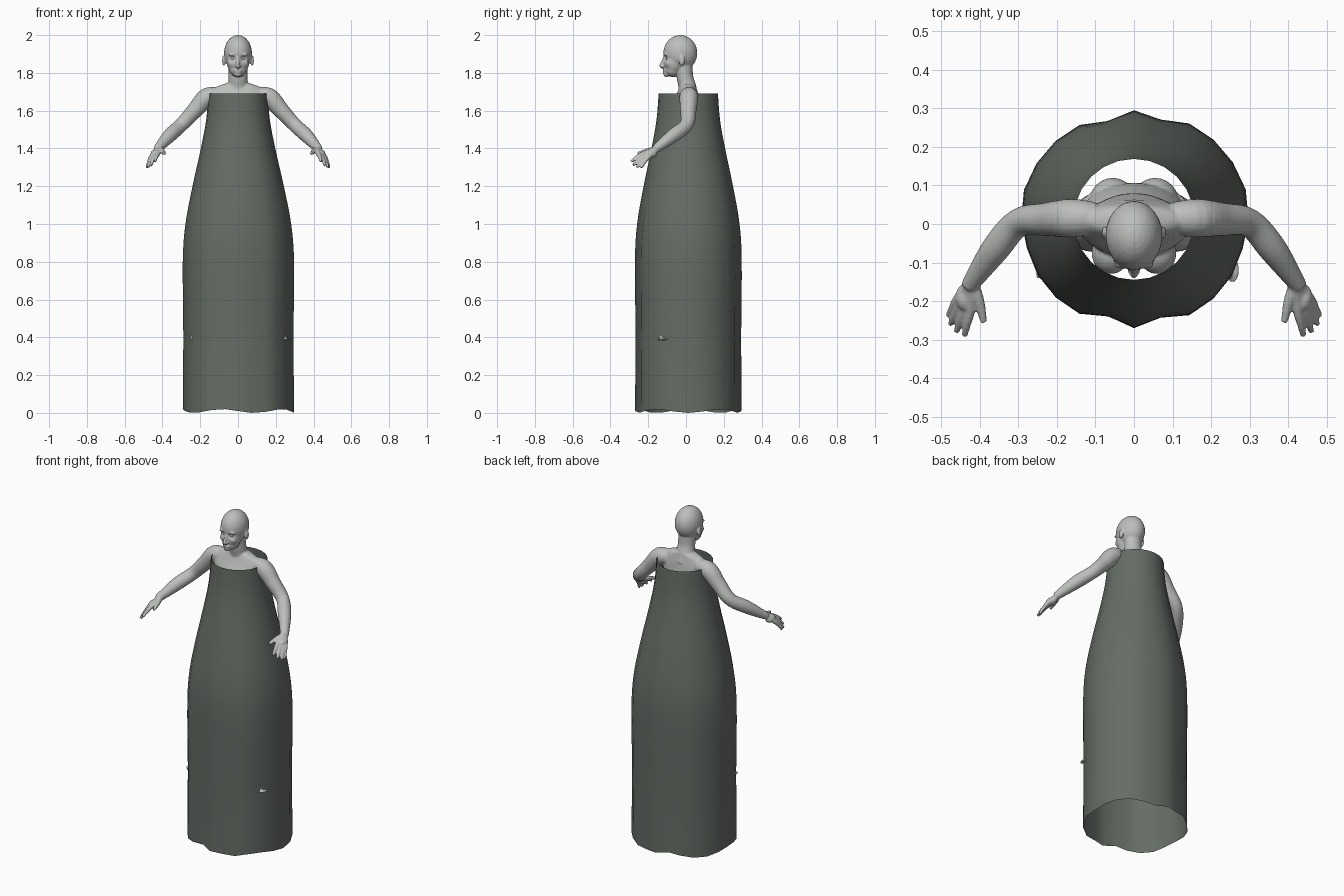
import bpy, bmesh, math
from mathutils import Vector, Matrix

cube = bpy.data.objects.get("Cube")
if cube:
    bpy.data.objects.remove(cube, do_unlink=True)


def material(name, rgb):
    m = bpy.data.materials.new(name)
    m.use_nodes = True
    m.diffuse_color = (*rgb, 1)
    node = next(n for n in m.node_tree.nodes if n.type == 'BSDF_PRINCIPLED')
    node.inputs["Base Color"].default_value = (*rgb, 1)
    return m


skin = material("pale grey", (0.50, 0.52, 0.50))
cloth = material("dark grey green", (0.13, 0.15, 0.13))


def make_object(name, bm, mat):
    mesh = bpy.data.meshes.new(name)
    bm.to_mesh(mesh)
    bm.free()
    mesh.materials.append(mat)
    for p in mesh.polygons:
        p.use_smooth = True
    ob = bpy.data.objects.new(name, mesh)
    bpy.context.collection.objects.link(ob)
    return ob


def spline(points, steps=5):
    """Catmull-Rom through points of any dimension."""
    pts = [Vector(p) for p in points]
    pts = [pts[0]] + pts + [pts[-1]]
    out = []
    for a, b, c, d in zip(pts, pts[1:], pts[2:], pts[3:]):
        for i in range(steps):
            t = i / steps
            out.append(0.5 * (2 * b + (c - a) * t + (2 * a - 5 * b + 4 * c - d) * t**2
                              + (3 * b - a - 3 * c + d) * t**3))
    return out + [pts[-1]]


def loft(bm, sections, side=1, n=20):
    """Closed tube through oval sections (x, y, z, radius_u, radius_v)."""
    secs = spline([s if len(s) == 5 else (*s, s[3]) for s in sections])
    rings = []
    for i, s in enumerate(secs):
        t = (secs[min(i + 1, len(secs) - 1)] - secs[max(i - 1, 0)])
        t = Vector(t[:3]).normalized()
        u = Vector((0, 1, 0)).cross(t).normalized()
        v = t.cross(u)
        ring = []
        for k in range(n):
            a = math.tau * k / n
            p = Vector(s[:3]) + u * s[3] * math.cos(a) + v * s[4] * math.sin(a)
            ring.append(bm.verts.new((p.x * side, p.y, p.z)))
        rings.append(ring)
    faces = [bm.faces.new(rings[0]), bm.faces.new(rings[-1])]
    for r, q in zip(rings, rings[1:]):
        for k in range(n):
            faces.append(bm.faces.new((r[k], r[(k + 1) % n], q[(k + 1) % n], q[k])))
    bmesh.ops.recalc_face_normals(bm, faces=faces)


def ball(bm, loc, size, side=1):
    m = Matrix.Translation((loc[0] * side, loc[1], loc[2])) @ Matrix.Diagonal((*size, 1))
    bmesh.ops.create_uvsphere(bm, u_segments=24, v_segments=16, radius=1, matrix=m)


bm = bmesh.new()

# Head and face
ball(bm, (0, -.03, 1.905), (.074, .09, .095))
ball(bm, (0, -.065, 1.86), (.06, .055, .075))
ball(bm, (0, -.07, 1.816), (.046, .045, .038))
ball(bm, (0, -.104, 1.792), (.02, .015, .014))
loft(bm, [(0, -.112, 1.89, .007), (0, -.123, 1.86, .008), (0, -.131, 1.838, .010), (0, -.122, 1.828, .008)])
ball(bm, (0, -.112, 1.814), (.021, .012, .006))
ball(bm, (0, -.111, 1.803), (.018, .012, .006))

# Neck and torso
loft(bm, [(0, -.01, 1.85, .05, .045), (0, -.006, 1.78, .05, .044), (0, .005, 1.735, .056, .046), (0, .015, 1.68, .08, .05)])
loft(bm, [(0, .012, 1.745, .06, .04), (0, .01, 1.72, .125, .045), (0, .005, 1.67, .16, .06),
          (0, -.005, 1.6, .14, .08), (0, -.005, 1.5, .12, .085), (0, 0, 1.35, .095, .07),
          (0, .01, 1.2, .13, .09), (0, .015, 1.1, .14, .09), (0, .01, 1.03, .1, .06)], n=32)

# Paired parts of the body
wrist = Vector((.42, -.15, 1.405))
fingertips = [(.482, -.238, 1.298), (.476, -.26, 1.30), (.461, -.28, 1.31), (.44, -.29, 1.33)]
for s in (1, -1):
    ball(bm, (.027, -.105, 1.896), (.025, .013, .008), s)
    ball(bm, (.034, -.09, 1.85), (.02, .02, .02), s)
    ball(bm, (.010, -.122, 1.835), (.007, .009, .006), s)
    ball(bm, (.075, -.022, 1.865), (.009, .016, .028), s)
    ball(bm, (.06, -.075, 1.52), (.05, .055, .055), s)
    ball(bm, (.055, .055, 1.1), (.062, .065, .07), s)
    # Arm
    loft(bm, [(.10, .015, 1.68, .042), (.165, .015, 1.67, .05), (.23, .012, 1.6, .043),
              (.30, .003, 1.525, .037), (.36, -.065, 1.47, .037), (.42, -.15, 1.405, .024),
              (.43, -.165, 1.395, .02)], s)
    # Hand
    ball(bm, (.438, -.19, 1.372), (.025, .036, .022), s)
    for i, tip in enumerate(fingertips):
        tip = Vector(tip)
        knuckle = wrist.lerp(tip, .5) + Vector((.006 - .004 * i, 0, .008))
        bend = knuckle.lerp(tip, .55) + Vector((0, 0, .005))
        loft(bm, [(*wrist, .014), (*knuckle, .013), (*bend, .0105), (*tip, .008)], s, 12)
    loft(bm, [(.42, -.15, 1.4, .016), (.402, -.2, 1.388, .014), (.39, -.255, 1.373, .009)], s, 12)
    # Leg and foot
    loft(bm, [(.07, .015, 1.1, .078), (.1, 0, .95, .074), (.14, -.01, .75, .05),
              (.165, .01, .62, .05), (.195, .01, .46, .03), (.2, .01, .405, .03)], s)
    loft(bm, [(.195, .035, .41, .024, .022), (.215, -.03, .41, .028, .026), (.23, -.09, .397, .03, .015),
              (.238, -.14, .39, .022, .009)], s)
# Left toe reaching through the cloth
ball(bm, (.256, -.12, .39), (.018, .034, .006))

# Fuse the body into one smooth skin
body = make_object("body", bm, skin)
remesh = body.modifiers.new("fuse", 'REMESH')
remesh.mode = 'VOXEL'
remesh.voxel_size = .0045
remesh.use_smooth_shade = True
soften = body.modifiers.new("soften", 'SMOOTH')
soften.factor = .5
soften.iterations = 4
bpy.context.view_layer.objects.active = body
body.select_set(True)
for name in ("fuse", "soften"):
    bpy.ops.object.modifier_apply(modifier=name)

# Press in the eye sockets and set the eyes
for s in (1, -1):
    eye = Vector((.027 * s, -.112, 1.877))
    for v in body.data.vertices:
        d = (v.co - eye).length
        if d < .04:
            v.co.y += .012 * math.exp(-(d / .014) ** 2)
    bm = bmesh.new()
    ball(bm, (.027, -.096, 1.877), (.012, .011, .009), s)
    make_object("left_eye" if s > 0 else "right_eye", bm, skin)

# Tube dress: radius by angle from back to front, narrowing towards the top
folds = [.283, .268, .287, .292, .296, .300, .297, .292, .293, .291, .287, .264, .282]
count = 2 * (len(folds) - 1)
rows = spline([(0, 1), (.4, .99), (.8, 1), (1, .955), (1.2, .83), (1.4, .68), (1.55, .585), (1.69, .545)], 4)
bm = bmesh.new()
rings = []
for z, scale in rows:
    ring = []
    fold = min(1, max(0, (1.6 - z) / .8))
    for k in range(count):
        a = math.pi / 2 - math.tau * k / count
        right = k > count // 2
        r = folds[count - k if right else k] * (.985 if right else 1)
        r = (.288 + (r - .288) * fold) * scale
        hem = .01 * (1 - math.cos(5 * a)) * max(0, 1 - z / .2)
        ring.append(bm.verts.new((r * math.cos(a), .012 + r * math.sin(a), z + hem)))
    rings.append(ring)
for r, q in zip(rings, rings[1:]):
    for k in range(count):
        j = (k + 1) % count
        bm.faces.new((r[j], r[k], q[k], q[j]))
make_object("tube_dress", bm, cloth)
